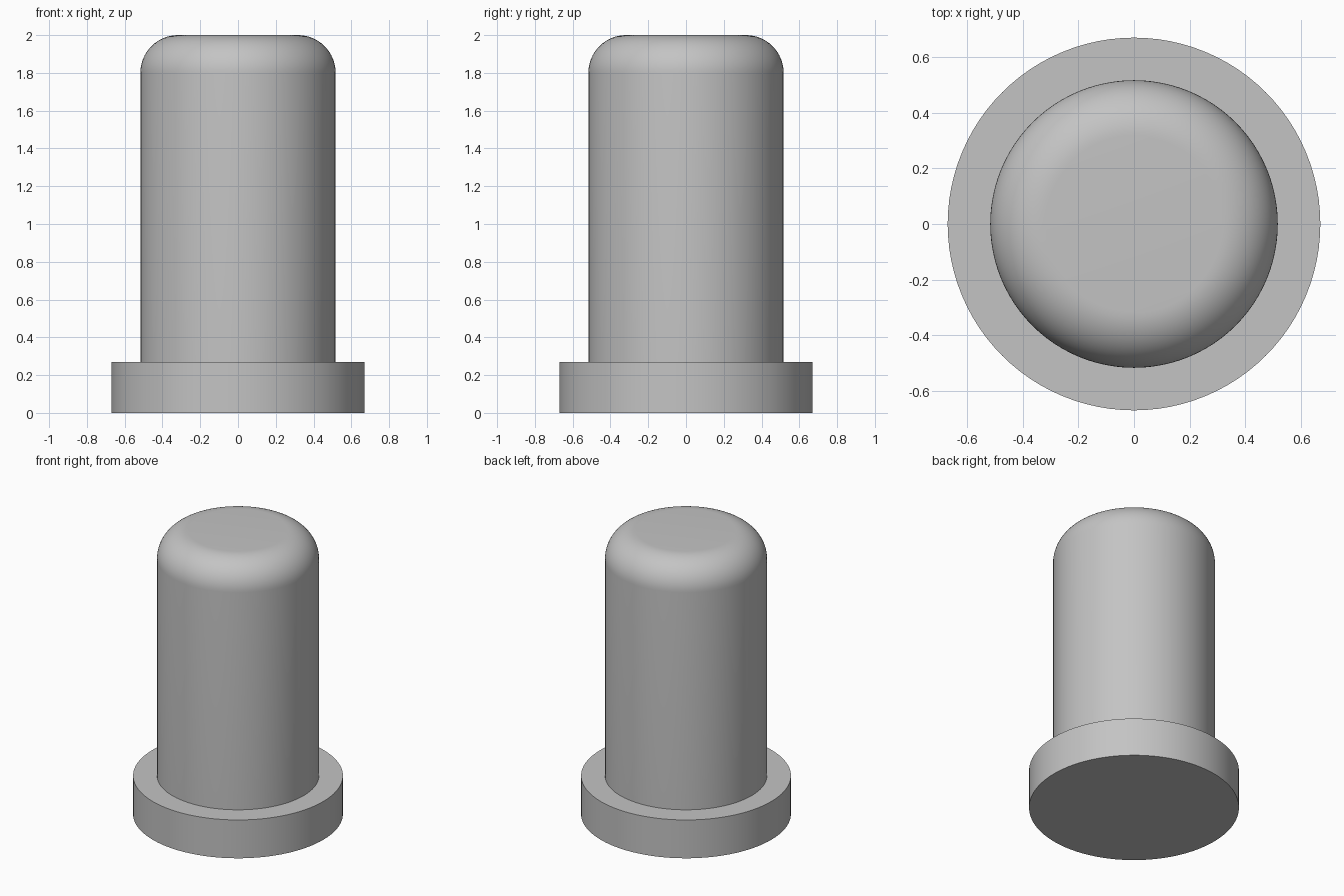
import bpy
import bmesh
import math

cube = bpy.data.objects.get("Cube")
if cube:
    bpy.data.objects.remove(cube, do_unlink=True)

# Single grey material
grey = bpy.data.materials.new("light_grey")
grey.use_nodes = True
colour = (0.55, 0.55, 0.55, 1)
grey.diffuse_color = colour
grey.node_tree.nodes["Principled BSDF"].inputs["Base Color"].default_value = colour

FLANGE_R, FLANGE_H = 0.67, 0.27
BODY_R, TOP, FILLET = 0.517, 2.0, 0.2
SIDES, ARC_STEPS = 96, 16


def lathe(name, profile):
    """Revolve (radius, height) points round z, closing the ends with flat caps."""
    bm = bmesh.new()
    rings = []
    for r, z in profile:
        rings.append([bm.verts.new((r * math.cos(a), r * math.sin(a), z))
                      for a in (math.tau * i / SIDES for i in range(SIDES))])
    for low, high in zip(rings, rings[1:]):
        for i in range(SIDES):
            j = (i + 1) % SIDES
            bm.faces.new((low[i], low[j], high[j], high[i]))
    bm.faces.new(rings[0][::-1])
    bm.faces.new(rings[-1])
    mesh = bpy.data.meshes.new(name)
    bm.to_mesh(mesh)
    bm.free()
    mesh.materials.append(grey)
    obj = bpy.data.objects.new(name, mesh)
    bpy.context.collection.objects.link(obj)
    bpy.ops.object.select_all(action="DESELECT")
    obj.select_set(True)
    bpy.context.view_layer.objects.active = obj
    bpy.ops.object.shade_smooth_by_angle(angle=math.radians(30))
    return obj


# Stepped pin: flange, shaft and rounded top edge in one closed surface
arc = [(BODY_R - FILLET + FILLET * math.cos(t), TOP - FILLET + FILLET * math.sin(t))
       for t in (math.pi / 2 * i / ARC_STEPS for i in range(ARC_STEPS + 1))]
lathe("flanged_pin", [(FLANGE_R, 0), (FLANGE_R, FLANGE_H), (BODY_R, FLANGE_H)] + arc)
